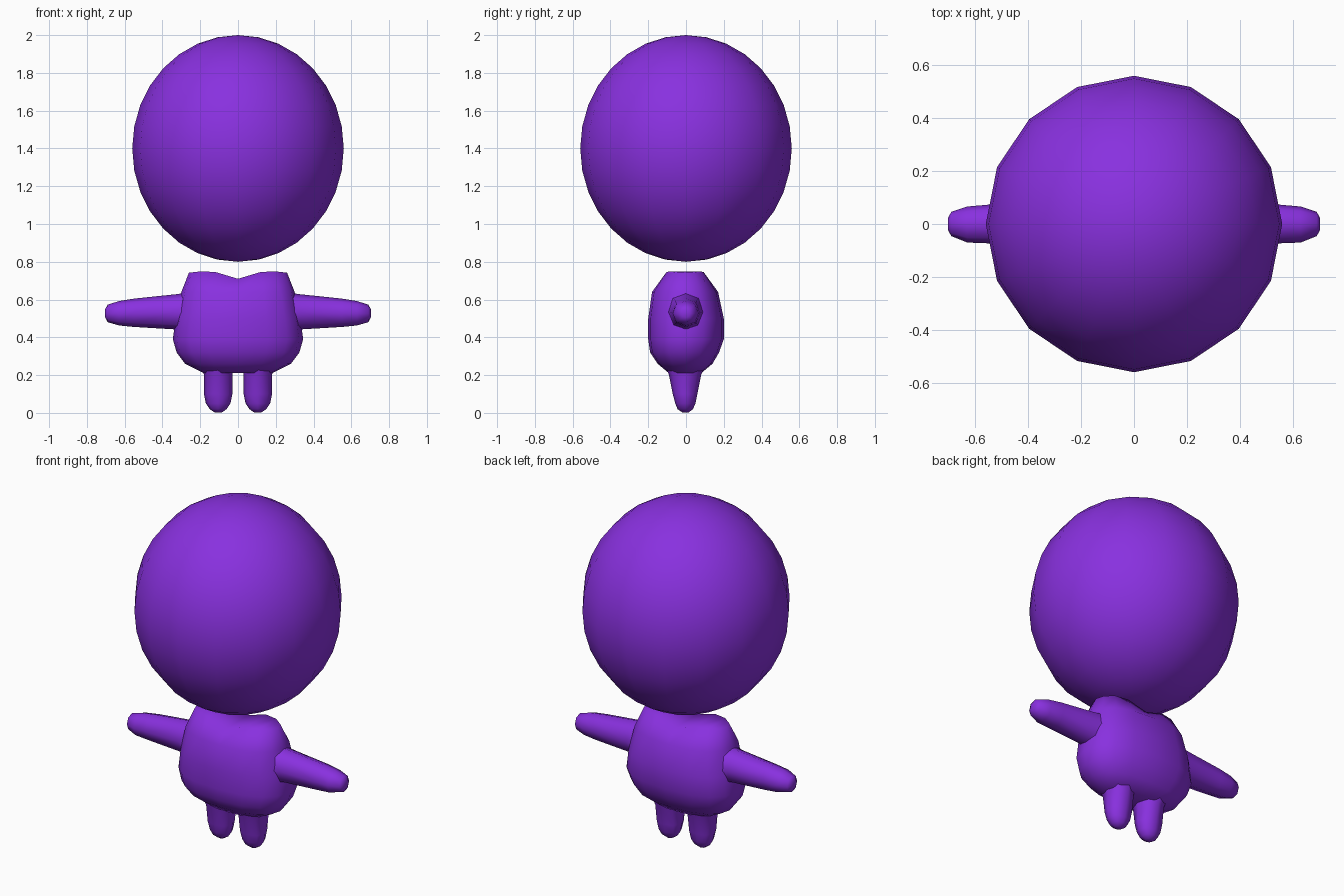
import bpy, bmesh, math

old = bpy.data.objects.get("Cube")
if old:
    bpy.data.objects.remove(old)

# Single violet material
violet = bpy.data.materials.new("violet")
violet.use_nodes = True
colour = (0.25, 0.03, 0.74, 1)
violet.diffuse_color = colour
violet.node_tree.nodes["Principled BSDF"].inputs["Base Color"].default_value = colour


def finish(name, bm, angle=80):
    bmesh.ops.recalc_face_normals(bm, faces=bm.faces)
    mesh = bpy.data.meshes.new(name)
    bm.to_mesh(mesh)
    bm.free()
    obj = bpy.data.objects.new(name, mesh)
    bpy.context.collection.objects.link(obj)
    mesh.materials.append(violet)
    bpy.ops.object.select_all(action='DESELECT')
    obj.select_set(True)
    bpy.context.view_layer.objects.active = obj
    bpy.ops.object.shade_smooth_by_angle(angle=math.radians(angle))
    return obj


def spow(v, p):
    return math.copysign(abs(v) ** p, v)


def loft(rings, place, sides, power=1.0):
    """Rings are (position, low u, high u, low v, high v); place maps to xyz."""
    bm = bmesh.new()
    loops = []
    for pos, u0, u1, v0, v1 in rings:
        loop = []
        for i in range(sides):
            a = math.tau * i / sides
            u = (u0 + u1) / 2 + (u1 - u0) / 2 * spow(round(math.cos(a), 6), power)
            v = (v0 + v1) / 2 + (v1 - v0) / 2 * spow(round(math.sin(a), 6), power)
            loop.append(bm.verts.new(place(pos, u, v)))
        loops.append(loop)
    for lo, hi in zip(loops, loops[1:]):
        for i in range(sides):
            j = (i + 1) % sides
            bm.faces.new((lo[i], lo[j], hi[j], hi[i]))
    # Caps are strips running across the section
    for loop in (loops[0], loops[-1]):
        for i in range(sides // 2):
            quad = [loop[i], loop[i + 1], loop[-i - 1], loop[-i]]
            bm.faces.new(list(dict.fromkeys(quad)))
    return bm


# Head: slightly tall ball
bm = bmesh.new()
bmesh.ops.create_uvsphere(bm, u_segments=16, v_segments=16, radius=1)
bmesh.ops.scale(bm, vec=(0.56, 0.56, 0.6), verts=bm.verts)
bmesh.ops.translate(bm, vec=(0, 0, 1.4), verts=bm.verts)
finish("head", bm)


# Torso: rounded block whose top dips between the shoulders
def torso_point(z, x, y):
    if z > 0.7:
        d = abs(x)
        z = 0.71 + 0.3 * d if d < 0.15 else 0.755 - 0.12 * (d - 0.15)
    return (x, y, z)


torso_rings = [
    (z, -rx, rx, front, back) for z, rx, front, back in (
        (0.21, 0.18, -0.09, 0.08),
        (0.26, 0.28, -0.15, 0.14),
        (0.32, 0.325, -0.19, 0.175),
        (0.39, 0.345, -0.2, 0.2),
        (0.5, 0.33, -0.2, 0.2),
        (0.64, 0.30, -0.18, 0.17),
        (0.74, 0.26, -0.11, 0.1))]
finish("torso", loft(torso_rings, torso_point, 16, 0.82))

# Arms (along x) and legs (along z), flared where they meet the torso
arm_rings = [
    (0.24, -0.11, 0.10, 0.42, 0.64),
    (0.33, -0.085, 0.085, 0.442, 0.628),
    (0.55, -0.073, 0.073, 0.455, 0.605),
    (0.63, -0.07, 0.066, 0.463, 0.592),
    (0.69, -0.046, 0.046, 0.48, 0.573),
    (0.703, -0.022, 0.022, 0.505, 0.55)]
leg_rings = [
    (0.28, 0.02, 0.20, -0.12, 0.11),
    (0.20, 0.03, 0.18, -0.09, 0.08),
    (0.10, 0.03, 0.18, -0.07, 0.06),
    (0.05, 0.04, 0.17, -0.057, 0.05),
    (0.02, 0.06, 0.15, -0.045, 0.037),
    (0.003, 0.085, 0.125, -0.02, 0.015)]
for side, s in (("left", 1), ("right", -1)):
    finish(side + "_arm", loft(arm_rings, lambda p, u, v: (s * p, u, v), 8, 0.9))
    finish(side + "_leg", loft(leg_rings, lambda p, u, v: (s * u, v, p), 8, 0.9))
